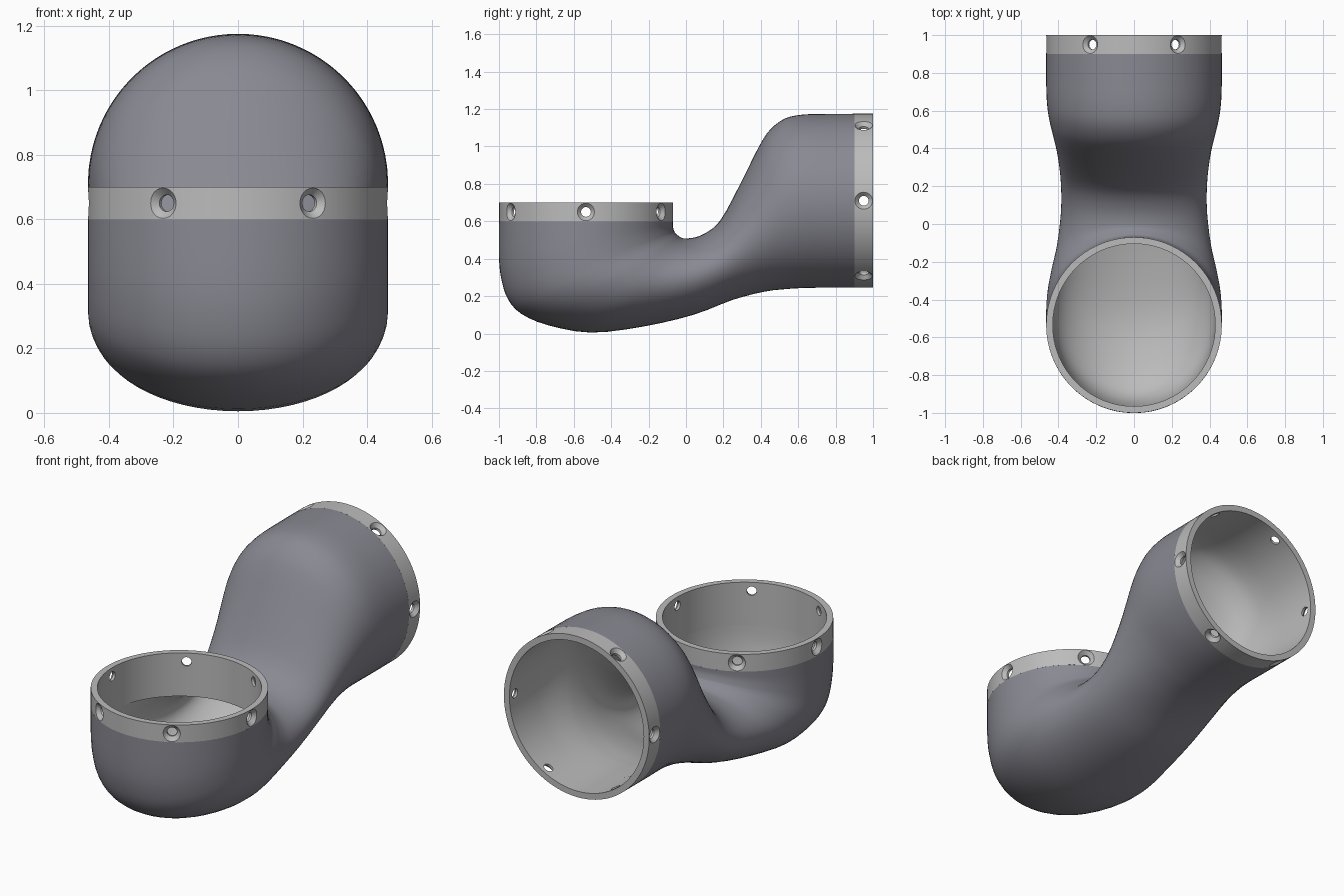
import bpy, bmesh, math
from mathutils import Matrix, Vector

cube = bpy.data.objects.get("Cube")
if cube:
    bpy.data.objects.remove(cube, do_unlink=True)


def make_material(name, rgb):
    mat = bpy.data.materials.new(name)
    mat.use_nodes = True
    mat.diffuse_color = (*rgb, 1)
    mat.node_tree.nodes["Principled BSDF"].inputs["Base Color"].default_value = (*rgb, 1)
    return mat


DARK = make_material("slate grey", (0.25, 0.25, 0.29))
LIGHT = make_material("light grey", (0.50, 0.50, 0.50))
R, R_IN = 0.465, 0.43      # outer and inner radius of the openings


def add_object(name, bm, mats):
    bmesh.ops.recalc_face_normals(bm, faces=bm.faces)
    mesh = bpy.data.meshes.new(name)
    bm.to_mesh(mesh)
    bm.free()
    for m in mats:
        mesh.materials.append(m)
    ob = bpy.data.objects.new(name, mesh)
    bpy.context.collection.objects.link(ob)
    return ob


def bridge(bm, rings, closed=False):
    """Skin neighbouring rings of vertices with quads."""
    pairs = list(zip(rings, rings[1:]))
    if closed:
        pairs.append((rings[-1], rings[0]))
    for a, b in pairs:
        n = len(a)
        for i in range(n):
            bm.faces.new((a[i], a[(i + 1) % n], b[(i + 1) % n], b[i]))


def revolve(bm, profile, n, closed):
    """Spin (radius, z) points about z."""
    rings = [[bm.verts.new((r * math.cos(2 * math.pi * i / n),
                            r * math.sin(2 * math.pi * i / n), z)) for i in range(n)]
             for r, z in profile]
    bridge(bm, rings, closed)
    return rings


# --- Bent pipe: each section is (inner-bend y, z, outer-bend y, z, half width)
SECTIONS = [
    (-0.07, 0.60, -1.00, 0.60, 0.465),
    (-0.07, 0.57, -1.00, 0.40, 0.465),
    (-0.06, 0.54, -0.985, 0.28, 0.465),
    (-0.055, 0.535, -0.95, 0.18, 0.465),
    (-0.05, 0.53, -0.88, 0.105, 0.465),
    (-0.04, 0.522, -0.74, 0.045, 0.460),
    (-0.03, 0.515, -0.51, 0.005, 0.440),
    (0.00, 0.508, -0.23, 0.037, 0.408),
    (0.08, 0.525, 0.04, 0.10, 0.387),
    (0.18, 0.60, 0.25, 0.18, 0.387),
    (0.29, 0.80, 0.42, 0.224, 0.403),
    (0.39, 1.00, 0.54, 0.238, 0.428),
    (0.45, 1.09, 0.60, 0.242, 0.443),
    (0.53, 1.15, 0.66, 0.244, 0.456),
    (0.63, 1.171, 0.72, 0.245, 0.463),
    (0.76, 1.174, 0.78, 0.245, 0.465),
    (0.90, 1.175, 0.90, 0.245, 0.465),
]


def smooth_sections(secs, steps):
    """Catmull-Rom interpolation between the sections."""
    out = []
    for i in range(len(secs) - 1):
        p0, p1, p2, p3 = (secs[max(0, min(len(secs) - 1, i + k))] for k in (-1, 0, 1, 2))
        for s in range(steps):
            t = s / steps
            out.append([0.5 * (2 * b + (c - a) * t + (2 * a - 5 * b + 4 * c - d) * t * t
                               + (3 * b - a - 3 * c + d) * t ** 3)
                        for a, b, c, d in zip(p0, p1, p2, p3)])
    return out + [list(secs[-1])]


bm = bmesh.new()
rings = []
for ty, tz, by, bz, w in smooth_sections(SECTIONS, 3):
    centre = Vector((0, (ty + by) / 2, (tz + bz) / 2))
    up = Vector((0, (ty - by) / 2, (tz - bz) / 2))
    angles = [2 * math.pi * i / 64 for i in range(64)]
    rings.append([bm.verts.new(centre + up * math.cos(a) + Vector((w * math.sin(a), 0, 0)))
                  for a in angles])
bridge(bm, rings)
pipe = add_object("bent_pipe", bm, [DARK, LIGHT])
pipe.data.shade_smooth()

# Wall thickness, with the lighter lining on the inside
wall = pipe.modifiers.new("wall", "SOLIDIFY")
wall.thickness = 0.033
wall.offset = -1
wall.use_rim = False
wall.material_offset = 1


# --- Collars with a thin inner sleeve and six countersunk screw holes
def make_collar(name, location, tilt):
    bm = bmesh.new()
    revolve(bm, [(R, 0), (R, -0.10), (0.438, -0.10), (0.438, -0.25),
                 (R_IN, -0.25), (R_IN, 0)], 96, True)
    collar = add_object(name, bm, [LIGHT])

    bm = bmesh.new()
    for k in range(6):
        before = set(bm.verts)
        ends = revolve(bm, [(0.026, 0.38), (0.026, 0.443), (0.047, 0.464),
                            (0.047, 0.50)], 24, False)
        bm.faces.new(ends[0])
        bm.faces.new(ends[-1])
        place = (Matrix.Rotation(k * math.pi / 3, 4, "Z")
                 @ Matrix.Translation((0, 0, -0.05))
                 @ Matrix.Rotation(math.pi / 2, 4, "Y"))
        bmesh.ops.transform(bm, matrix=place, verts=[v for v in bm.verts if v not in before])
    cutter = add_object("screw_hole_cutter", bm, [LIGHT])
    cutter.hide_render = True

    cut = collar.modifiers.new("holes", "BOOLEAN")
    cut.operation = "DIFFERENCE"
    cut.solver = "EXACT"
    cut.object = cutter
    deps = bpy.context.evaluated_depsgraph_get()
    baked = bpy.data.meshes.new_from_object(collar.evaluated_get(deps))
    collar.modifiers.clear()
    collar.data = baked
    bpy.data.objects.remove(cutter, do_unlink=True)

    baked.shade_smooth()
    baked.set_sharp_from_angle(angle=math.radians(25))
    collar.location = location
    collar.rotation_euler = (tilt, 0, 0)
    return collar


make_collar("front_collar", (0, -0.535, 0.70), 0)
make_collar("back_collar", (0, 1.0, 0.71), -math.pi / 2)
